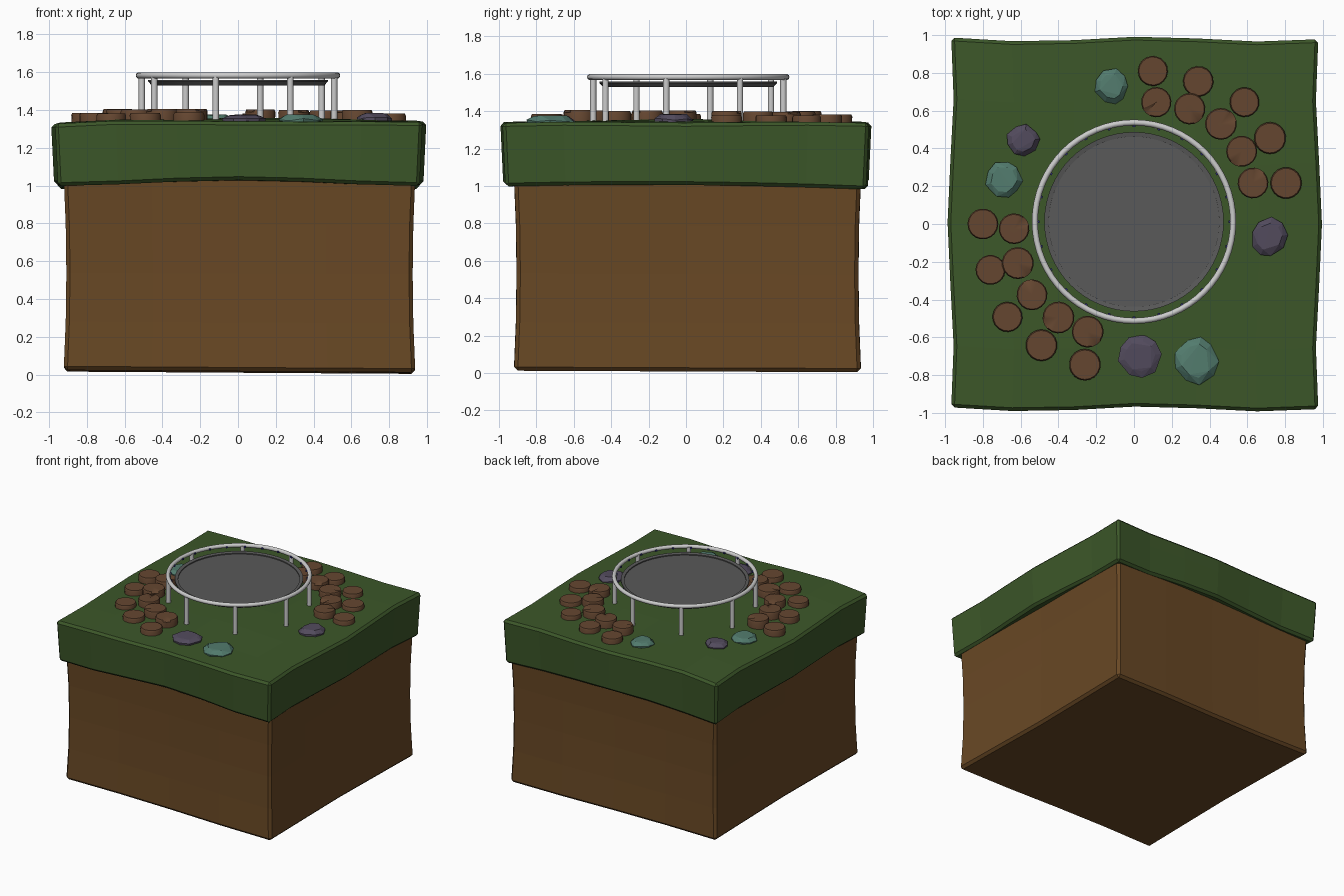
import bpy, bmesh, random
from math import sin, cos, pi, radians, hypot
from mathutils import Vector

if "Cube" in bpy.data.objects:
    bpy.data.objects.remove(bpy.data.objects["Cube"])

random.seed(4)


def material(name, rgb):
    m = bpy.data.materials.new(name)
    m.diffuse_color = (*rgb, 1)
    m.use_nodes = True
    m.node_tree.nodes["Principled BSDF"].inputs["Base Color"].default_value = m.diffuse_color
    return m


GRASS = material("grass_green", (0.045, 0.095, 0.022))
DIRT = material("dirt_brown", (0.14, 0.065, 0.018))
WOOD = material("wood_brown", (0.13, 0.062, 0.03))
TEAL = material("stone_teal", (0.085, 0.2, 0.155))
PURPLE = material("stone_purple", (0.085, 0.07, 0.11))
MAT = material("mat_grey", (0.1, 0.1, 0.1))
BLUE = material("spring_blue", (0.03, 0.03, 0.2))


def finish(bm, name, mat=None, smooth=None):
    bmesh.ops.recalc_face_normals(bm, faces=bm.faces)
    me = bpy.data.meshes.new(name)
    bm.to_mesh(me)
    bm.free()
    ob = bpy.data.objects.new(name, me)
    bpy.context.collection.objects.link(ob)
    if mat:
        me.materials.append(mat)
    if smooth:
        bpy.ops.object.select_all(action='DESELECT')
        ob.select_set(True)
        bpy.context.view_layer.objects.active = ob
        bpy.ops.object.shade_smooth_by_angle(angle=radians(smooth))
    return ob


def ground(x, y):
    return 1.352 - 0.02 * (x * x + y * y) / 2 + 0.007 * sin(3 * x + 1) * cos(4 * y)


# Wobbly blocks: a subdivided cube whose vertices are shaped by a function
def block(name, mat, shape, cuts, bevel):
    bm = bmesh.new()
    bmesh.ops.create_cube(bm, size=2)
    bmesh.ops.subdivide_edges(bm, edges=bm.edges[:], cuts=cuts, use_grid_fill=True)
    for v in bm.verts:
        v.co = shape(*v.co)
    ob = finish(bm, name, mat)
    mod = ob.modifiers.new("bevel", 'BEVEL')
    mod.width, mod.segments = bevel, 1
    mod.limit_method, mod.angle_limit = 'ANGLE', radians(50)


def grass_shape(u, v, w):
    x = u * (0.968 + 0.016 * cos(4.5 * v)) + 0.004
    y = v * 0.972 + 0.013 * sin(5 * u + 1.2)
    x, y = x * (1 + 0.008 * w), y * (1 + 0.008 * w)
    top = ground(x, y) - (0.012 if u < -0.9 else 0)
    bottom = 1.005 + 0.016 * cos(3 * u) * v * v - 0.008 * v
    return Vector((x, y, bottom + (top - bottom) * (w + 1) / 2))


def dirt_shape(u, v, w):
    waist = 0.908 + 0.014 * w * w
    x = u * waist + 0.008 - 0.008 * u * cos(3 * v)
    y = v * waist + 0.008 - 0.008 * v * cos(3 * u + 1)
    low = 0.014 - 0.006 * u - 0.004 * v
    return Vector((x, y, low + (1.05 - low) * (w + 1) / 2))


block("grass_layer", GRASS, grass_shape, 5, 0.018)
block("dirt_block", DIRT, dirt_shape, 3, 0.02)

# Trampoline
CY = 0.012


def lathe(name, profile, mat=None, n=64, closed=True):
    bm = bmesh.new()
    rings = [[bm.verts.new((r * cos(2 * pi * i / n), CY + r * sin(2 * pi * i / n), z))
              for i in range(n)] for r, z in profile]
    for a, b in zip(rings, rings[1:] + rings[:1] if closed else rings[1:]):
        for i in range(n):
            j = (i + 1) % n
            bm.faces.new((a[i], a[j], b[j], b[i]))
    if not closed:
        bm.faces.new(rings[0])
        bm.faces.new(rings[-1])
    return finish(bm, name, mat, 40)


lathe("frame_ring", [(0.525 + 0.016 * cos(k * pi / 5), 1.582 + 0.016 * sin(k * pi / 5))
                     for k in range(10)])
lathe("jump_mat", [(0.45, 1.545), (0.45, 1.553), (0.475, 1.558), (0.475, 1.55), (0.455, 1.528)],
      MAT, closed=False)

for k in range(8):
    a = radians(-13 + 45 * k)
    x, y = 0.522 * cos(a), CY + 0.522 * sin(a)
    bpy.ops.mesh.primitive_cylinder_add(vertices=12, radius=0.017, depth=0.25,
                                        location=(x, y, 1.458))
    bpy.context.object.name = f"leg_{k + 1}"
    bpy.ops.object.shade_smooth_by_angle(angle=radians(40))

# Small springs between mat and ring
for k in range(24):
    a = 2 * pi * k / 24
    bpy.ops.mesh.primitive_cube_add(size=1, rotation=(0, 0, a),
                                    location=(0.507 * cos(a), CY + 0.507 * sin(a), 1.578))
    ob = bpy.context.object
    ob.name, ob.scale = f"spring_{k + 1}", (0.012, 0.014, 0.012)
    ob.data.materials.append(BLUE)


# Log slices with a bevelled rim; the inner row has a split in the top
def log_slice(name, x, y, split):
    n, r = 18, random.uniform(0.078, 0.085)
    top = 1.48 - 0.12 * hypot(x, y)
    turn = random.uniform(0, 2 * pi)
    bm = bmesh.new()
    rings = []
    for s, z in ((0.97, top - 0.09), (1, top - 0.012), (0.93, top)):
        rings.append([bm.verts.new((x + r * s * cos(turn + 2 * pi * i / n),
                                    y + r * s * sin(turn + 2 * pi * i / n), z))
                      for i in range(n)])
    for a, b in zip(rings, rings[1:]):
        for i in range(n):
            j = (i + 1) % n
            bm.faces.new((a[i], a[j], b[j], b[i]))
    bm.faces.new(rings[0])
    hub = bm.verts.new((x, y, top))
    for i in range(n):
        bm.faces.new((rings[2][i], rings[2][(i + 1) % n], hub))
    if split:
        rings[2][0].co.z -= 0.018
    finish(bm, name, WOOD, 35)


outer = [(0.10, 0.81), (0.34, 0.755), (0.585, 0.645), (0.72, 0.455), (0.805, 0.217),
         (-0.80, 0.0), (-0.76, -0.243), (-0.67, -0.492), (-0.49, -0.642), (-0.26, -0.745)]
inner = [(0.118, 0.645), (0.295, 0.61), (0.46, 0.53), (0.57, 0.385), (0.63, 0.217),
         (-0.635, -0.025), (-0.615, -0.207), (-0.54, -0.375), (-0.40, -0.495), (-0.245, -0.57)]
for k, (x, y) in enumerate(outer):
    log_slice(f"outer_log_{k + 1}", x, y, False)
for k, (x, y) in enumerate(inner):
    log_slice(f"inner_log_{k + 1}", x, y, True)


# Faceted stones: convex hulls of points on a flattened ball
def stone(name, x, y, w, d, mat):
    bm = bmesh.new()
    for k in range(9):
        a = 2 * pi * (k + random.uniform(-0.2, 0.2)) / 9
        q = random.uniform(0.9, 1.02)
        for s, z in ((0.9, -0.03), (q, random.uniform(0, 0.015)),
                     (q * 0.7, random.uniform(0.026, 0.038))):
            bm.verts.new((x + w / 2 * s * cos(a), y + d / 2 * s * sin(a), ground(x, y) + z))
    hull = bmesh.ops.convex_hull(bm, input=bm.verts)
    loose = [g for g in hull["geom_interior"] if isinstance(g, bmesh.types.BMVert)]
    bmesh.ops.delete(bm, geom=loose, context='VERTS')
    finish(bm, name, mat)


for k, (x, y, w, d, m) in enumerate([
        (-0.12, 0.73, 0.185, 0.2, TEAL), (-0.588, 0.44, 0.18, 0.18, PURPLE),
        (-0.69, 0.235, 0.2, 0.2, TEAL), (0.715, -0.07, 0.2, 0.22, PURPLE),
        (0.032, -0.70, 0.24, 0.24, PURPLE), (0.33, -0.725, 0.24, 0.26, TEAL)]):
    stone(f"stone_{k + 1}", x, y, w, d, m)
